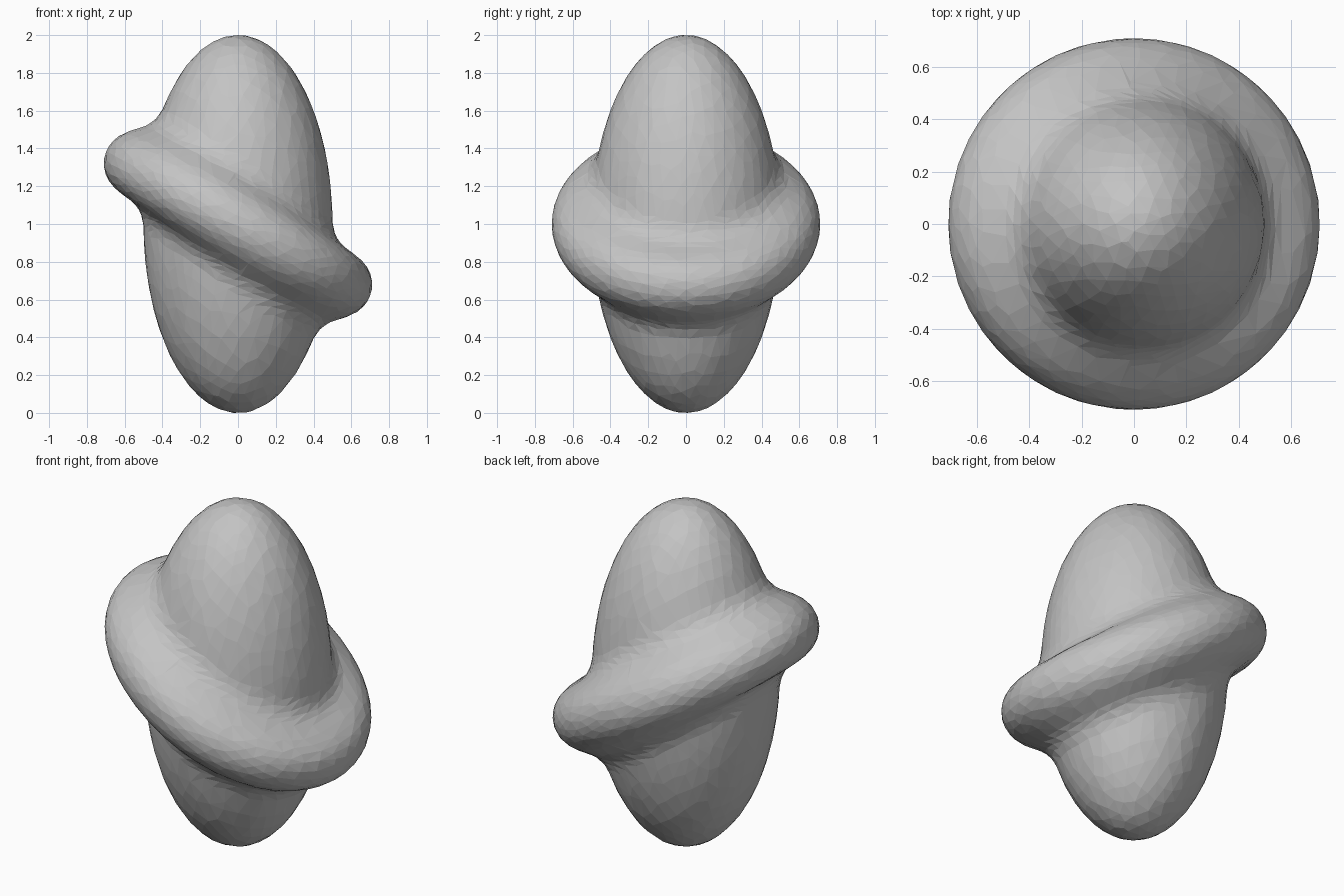
import bpy
import math
from mathutils import Vector

cube = bpy.data.objects.get("Cube")
if cube:
    bpy.data.objects.remove(cube, do_unlink=True)

HALF_WIDTH, HALF_HEIGHT = 0.5, 1.0       # egg-shaped core
RING, TUBE, RISE = 0.54, 0.17, 0.32      # tilted ring
BLEND = 0.19                             # fillet between core and ring


def core_distance(p):
    q = Vector((p.x / HALF_WIDTH, p.y / HALF_WIDTH, p.z / HALF_HEIGHT))
    g = Vector((q.x / HALF_WIDTH, q.y / HALF_WIDTH, q.z / HALF_HEIGHT))
    return q.length * (q.length - 1) / max(g.length, 1e-6)


def ring_distance(p):
    rho = max(math.hypot(p.x, p.y), 1e-6)
    slope = RISE / RING * p.y / rho
    dz = (p.z + RISE * p.x / rho) / math.sqrt(1 + slope * slope)
    return math.hypot(rho - RING, dz) - TUBE


def body_distance(p):
    a, b = core_distance(p), ring_distance(p)
    h = max(BLEND - abs(a - b), 0) / BLEND
    return min(a, b) - h * h * BLEND / 4


def surface_point(direction):
    # Walk inward to the skin, then refine by halving
    outer = 1.1
    while outer > 0.3 and body_distance(direction * (outer - 0.03)) > 0:
        outer -= 0.03
    inner = outer - 0.03
    for _ in range(10):
        mid = (inner + outer) / 2
        if body_distance(direction * mid) > 0:
            outer = mid
        else:
            inner = mid
    return direction * inner


# Core and ring fused into one skin
bpy.ops.mesh.primitive_ico_sphere_add(subdivisions=6, radius=1, location=(0, 0, 1))
body = bpy.context.object
body.name = "ringed_egg_body"
for v in body.data.vertices:
    v.co = surface_point(v.co.normalized())

# Coarse faceted surface
facets = body.modifiers.new("facets", "DECIMATE")
facets.ratio = 0.13
bpy.ops.object.modifier_apply(modifier=facets.name)
bpy.ops.object.shade_flat()

# Single grey colour
grey = bpy.data.materials.new("plain_grey")
grey.use_nodes = True
colour = (0.55, 0.55, 0.55, 1)
grey.diffuse_color = colour
grey.node_tree.nodes["Principled BSDF"].inputs["Base Color"].default_value = colour
body.data.materials.append(grey)
